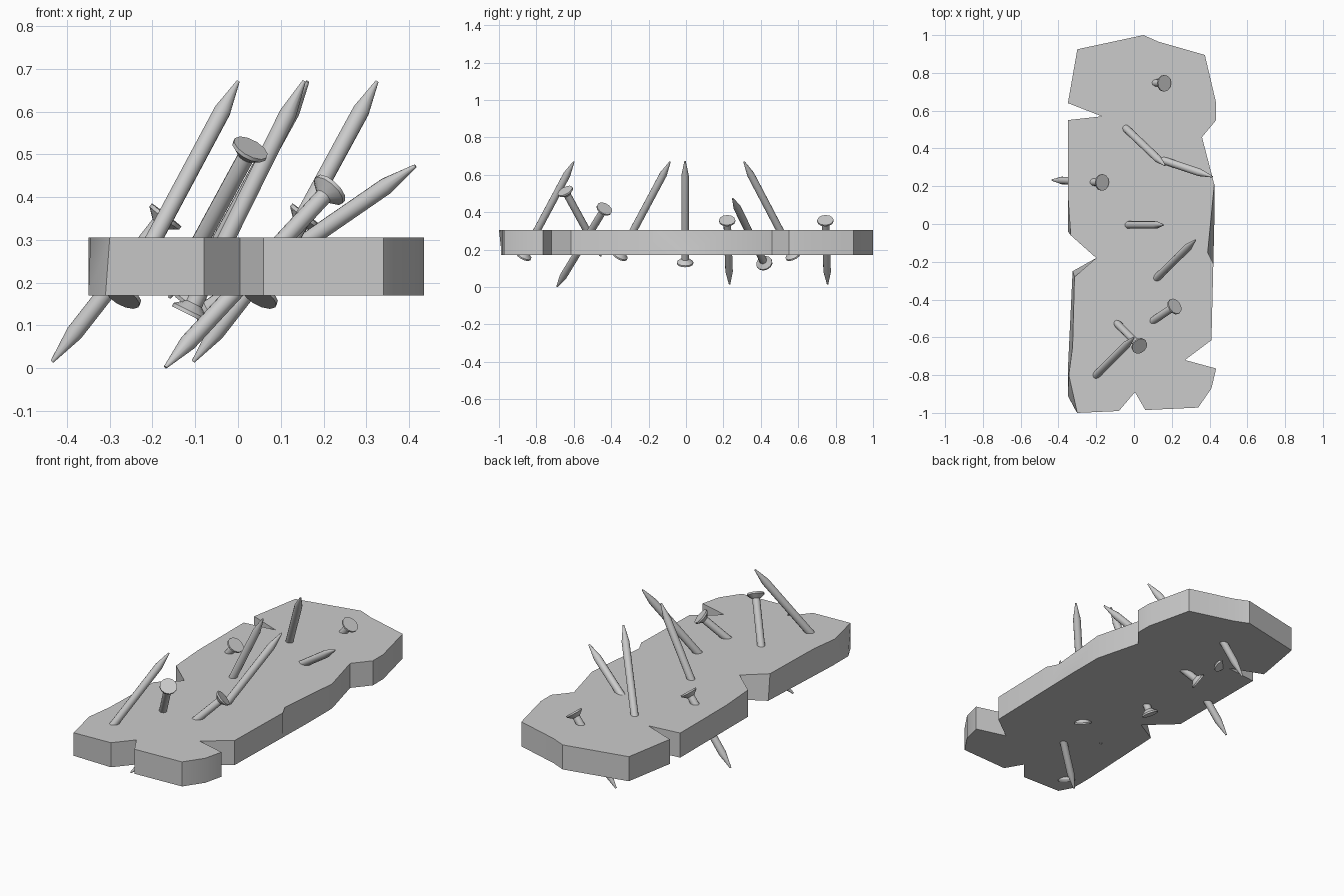
import bpy, bmesh
from math import cos, sin, tau
from mathutils import Vector

if "Cube" in bpy.data.objects:
    bpy.data.objects.remove(bpy.data.objects["Cube"])

Z0, Z1 = 0.17, 0.305


def finish(name, bm, angle):
    bmesh.ops.recalc_face_normals(bm, faces=bm.faces)
    me = bpy.data.meshes.new(name)
    bm.to_mesh(me)
    bm.free()
    ob = bpy.data.objects.new(name, me)
    bpy.context.collection.objects.link(ob)
    bpy.ops.object.select_all(action='DESELECT')
    ob.select_set(True)
    bpy.context.view_layer.objects.active = ob
    bpy.ops.object.shade_smooth_by_angle(angle=angle)
    return ob


# Broken plank: top outline, with a few bottom corners that flare outward
outline = [
    (0.05, 1.0), (0.13, 0.965), (0.375, 0.895), (0.435, 0.64), (0.435, 0.55),
    (0.36, 0.46), (0.425, 0.21), (0.39, -0.15), (0.42, -0.21), (0.41, -0.615),
    (0.27, -0.72), (0.435, -0.765), (0.41, -0.87), (0.34, -0.972),
    (0.06, -0.985), (0.005, -0.89), (-0.08, -0.99), (-0.30, -1.0),
    (-0.345, -0.80), (-0.325, -0.65), (-0.315, -0.28), (-0.2, -0.18),
    (-0.335, -0.06), (-0.35, 0.15), (-0.35, 0.55), (-0.17, 0.57),
    (-0.35, 0.64), (-0.30, 0.925),
]
flare = {7: (0.425, 0.0), 17: (-0.31, -0.985), 18: (-0.35, -0.91),
         19: (-0.35, -0.77), 20: (-0.325, -0.25), 22: (-0.35, -0.04)}

bm = bmesh.new()
top = [bm.verts.new((x, y, Z1)) for x, y in outline]
bot = [bm.verts.new((*flare.get(i, p), Z0)) for i, p in enumerate(outline)]
bm.faces.new(top)
bm.faces.new(bot[::-1])
for i in range(len(top)):
    j = (i + 1) % len(top)
    bm.faces.new((top[i], bot[i], bot[j], top[j]))
finish("plank", bm, 0.45)


# Nail: flat head, flared neck, round shaft and pointed tip
def nail(name, head, tip, sides=12):
    head, tip = Vector(head), Vector(tip)
    length = (tip - head).length
    rot = (tip - head).to_track_quat('Z', 'Y')
    profile = [(0.044, 0.0), (0.044, 0.009), (0.020, 0.028),
               (0.020, length - 0.085), (0.004, length)]
    bm = bmesh.new()
    rings = []
    for r, z in profile:
        rings.append([bm.verts.new(head + rot @ Vector(
            (r * cos(tau * k / sides), r * sin(tau * k / sides), z)))
            for k in range(sides)])
    for a, b in zip(rings, rings[1:]):
        for k in range(sides):
            n = (k + 1) % sides
            bm.faces.new((a[k], a[n], b[n], b[k]))
    bm.faces.new(rings[0][::-1])
    bm.faces.new(rings[-1])
    finish(name, bm, 0.6)


# Nails driven up through the plank, then nails driven down: (head, tip)
up = [
    ((-0.27, -0.87, 0.165), (0.0, -0.60, 0.67)),
    ((0.05, -0.355, 0.165), (0.325, -0.085, 0.67)),
    ((-0.115, -0.005, 0.125), (0.155, -0.005, 0.672)),
    ((-0.115, 0.575, 0.165), (0.163, 0.31, 0.67)),
    ((-0.09, 0.42, 0.125), (0.415, 0.25, 0.473)),
]
down = [
    ((0.03, -0.647, 0.515), (-0.16, -0.455, 0.165)),
    ((0.217, -0.435, 0.42), (-0.17, -0.69, 0.002)),
    ((0.162, 0.745, 0.358), (-0.105, 0.757, 0.015)),
    ((-0.167, 0.22, 0.358), (-0.435, 0.233, 0.015)),
]
for i, (h, t) in enumerate(up):
    nail(f"nail_up_{i + 1}", h, t)
for i, (h, t) in enumerate(down):
    nail(f"nail_down_{i + 1}", h, t)
